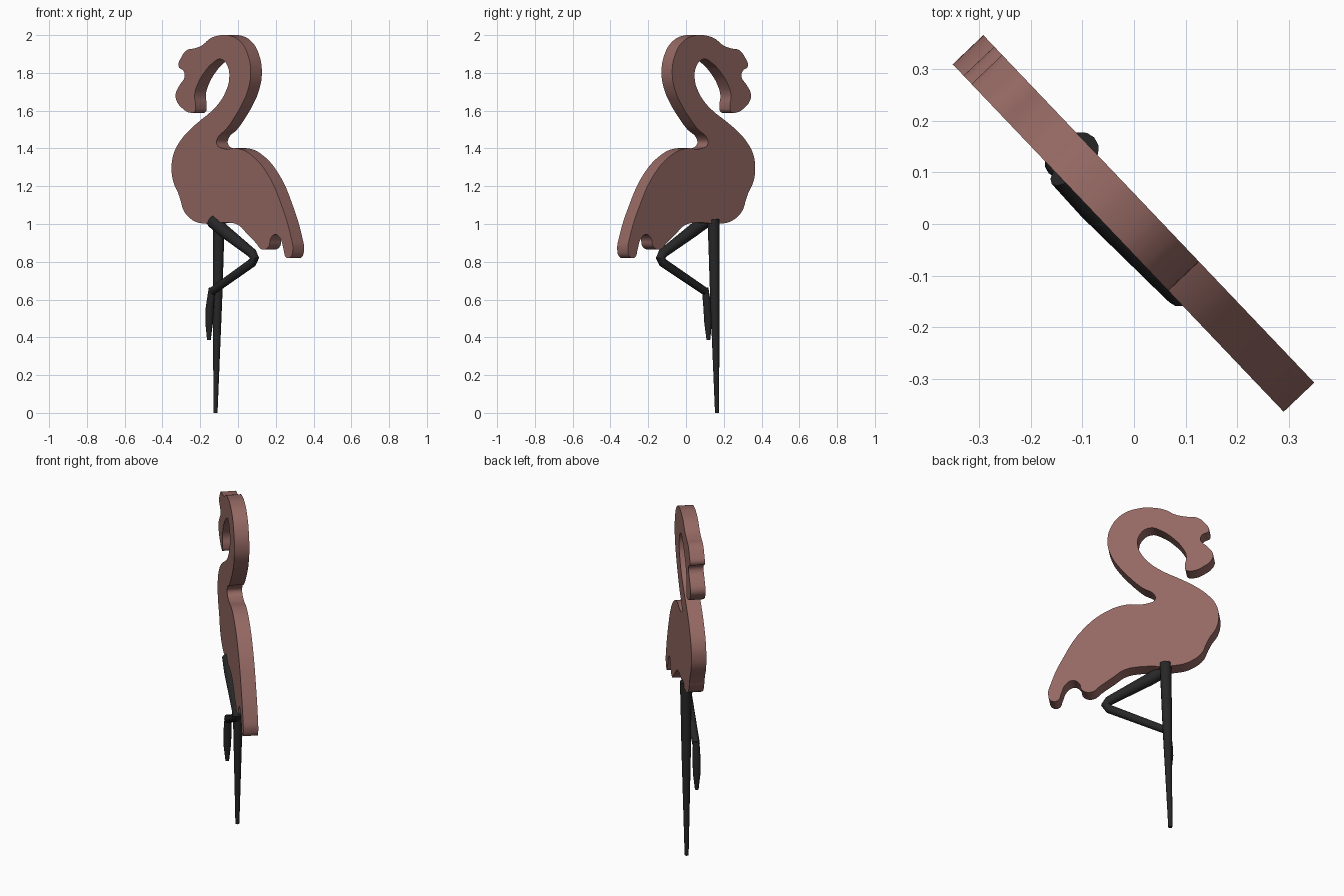
import bpy, math
from mathutils import Matrix

if "Cube" in bpy.data.objects:
    bpy.data.objects.remove(bpy.data.objects["Cube"])

# Flat panel plane: local x runs along the panel, local y is up, local z is thickness
PLANE = Matrix.Rotation(math.radians(-46.4), 4, 'Z') @ Matrix.Rotation(math.radians(90), 4, 'X')


def material(name, rgb):
    mat = bpy.data.materials.new(name)
    mat.diffuse_color = (*rgb, 1)
    mat.use_nodes = True
    mat.node_tree.nodes["Principled BSDF"].inputs["Base Color"].default_value = mat.diffuse_color
    return mat


def finish(name, curve, mat):
    """Place the curve in the panel plane and turn it into a mesh."""
    obj = bpy.data.objects.new(name, curve)
    bpy.context.collection.objects.link(obj)
    obj.matrix_world = PLANE
    bpy.ops.object.select_all(action='DESELECT')
    obj.select_set(True)
    bpy.context.view_layer.objects.active = obj
    bpy.ops.object.convert(target='MESH')
    obj = bpy.context.object
    obj.name = name
    obj.data.materials.clear()
    obj.data.materials.append(mat)
    bpy.ops.object.shade_smooth_by_angle(angle=math.radians(35))
    return obj


def panel(name, outline, half_thickness, mat):
    """Smooth closed outline, filled and extruded."""
    curve = bpy.data.curves.new(name, 'CURVE')
    curve.dimensions = '2D'
    curve.fill_mode = 'BOTH'
    curve.extrude = half_thickness
    curve.resolution_u = 5
    spline = curve.splines.new('BEZIER')
    spline.bezier_points.add(len(outline) - 1)
    for bp, (x, y) in zip(spline.bezier_points, outline):
        bp.co = (x, y, 0)
        bp.handle_left_type = bp.handle_right_type = 'AUTO'
    spline.use_cyclic_u = True
    return finish(name, curve, mat)


def tube(name, path, mat):
    """Tapered round rod through (x, y, z, radius) points."""
    curve = bpy.data.curves.new(name, 'CURVE')
    curve.dimensions = '3D'
    curve.bevel_depth = 1
    curve.bevel_resolution = 4
    curve.use_fill_caps = True
    spline = curve.splines.new('POLY')
    spline.points.add(len(path) - 1)
    for p, (x, y, z, r) in zip(spline.points, path):
        p.co = (x, y, z, 1)
        p.radius = r
    return finish(name, curve, mat)


pink = material("dusty_pink", (0.30, 0.14, 0.125))
black = material("black", (0.02, 0.02, 0.02))

# Bird silhouette, clockwise from the beak tip
outline = [
    # beak, face and forehead
    (-.33, 1.59), (-.38, 1.61), (-.43, 1.655), (-.435, 1.69), (-.405, 1.735),
    (-.367, 1.78), (-.375, 1.81), (-.413, 1.835), (-.39, 1.885), (-.35, 1.92),
    (-.29, 1.93), (-.23, 1.947), (-.175, 1.98), (-.106, 1.998), (-.04, 2.0),
    # outside of neck
    (.055, 1.97), (.117, 1.90), (.14, 1.795), (.117, 1.705), (.078, 1.64),
    (.017, 1.566), (-.05, 1.50), (-.114, 1.455), (-.12, 1.423), (-.075, 1.40),
    # back and tail feathers
    (.04, 1.40), (.136, 1.37), (.27, 1.265), (.387, 1.08), (.45, .93),
    (.464, .867), (.447, .825), (.41, .825), (.393, .865), (.37, .92),
    (.33, .945), (.295, .925), (.278, .88), (.225, .866), (.18, .90),
    (.11, .95), (.055, .99), (0, 1.005),
    # belly and breast
    (-.25, 1.005), (-.315, 1.025), (-.375, 1.073), (-.40, 1.13), (-.42, 1.17),
    (-.452, 1.22), (-.467, 1.29), (-.452, 1.37), (-.405, 1.435), (-.344, 1.487),
    # inside of neck
    (-.252, 1.545), (-.167, 1.593), (-.098, 1.645), (-.052, 1.70), (-.025, 1.767),
    (-.037, 1.836), (-.09, 1.873), (-.152, 1.852), (-.213, 1.805), (-.267, 1.74),
    (-.29, 1.683), (-.283, 1.625), (-.29, 1.595),
]
panel("bird_body", outline, 0.041, pink)

# Straight leg down to the ground
tube("standing_leg", [(-.175, 1.025, -.027, .033), (-.178, .9, -.027, .03),
                      (-.185, .62, -.027, .026), (-.201, 0, -.027, .011)], black)

# Raised leg: thigh, knee, shin and hanging foot
tube("raised_leg", [(-.165, 1.015, .026, .036), (-.08, .965, .03, .034),
                    (.14, .845, .03, .026), (.158, .82, .03, .025),
                    (.14, .795, .03, .024), (-.165, .645, .03, .021)], black)
tube("raised_foot", [(-.168, .66, .03, .018), (-.185, .56, .03, .022),
                     (-.19, .48, .03, .021), (-.192, .385, .03, .01)], black)
